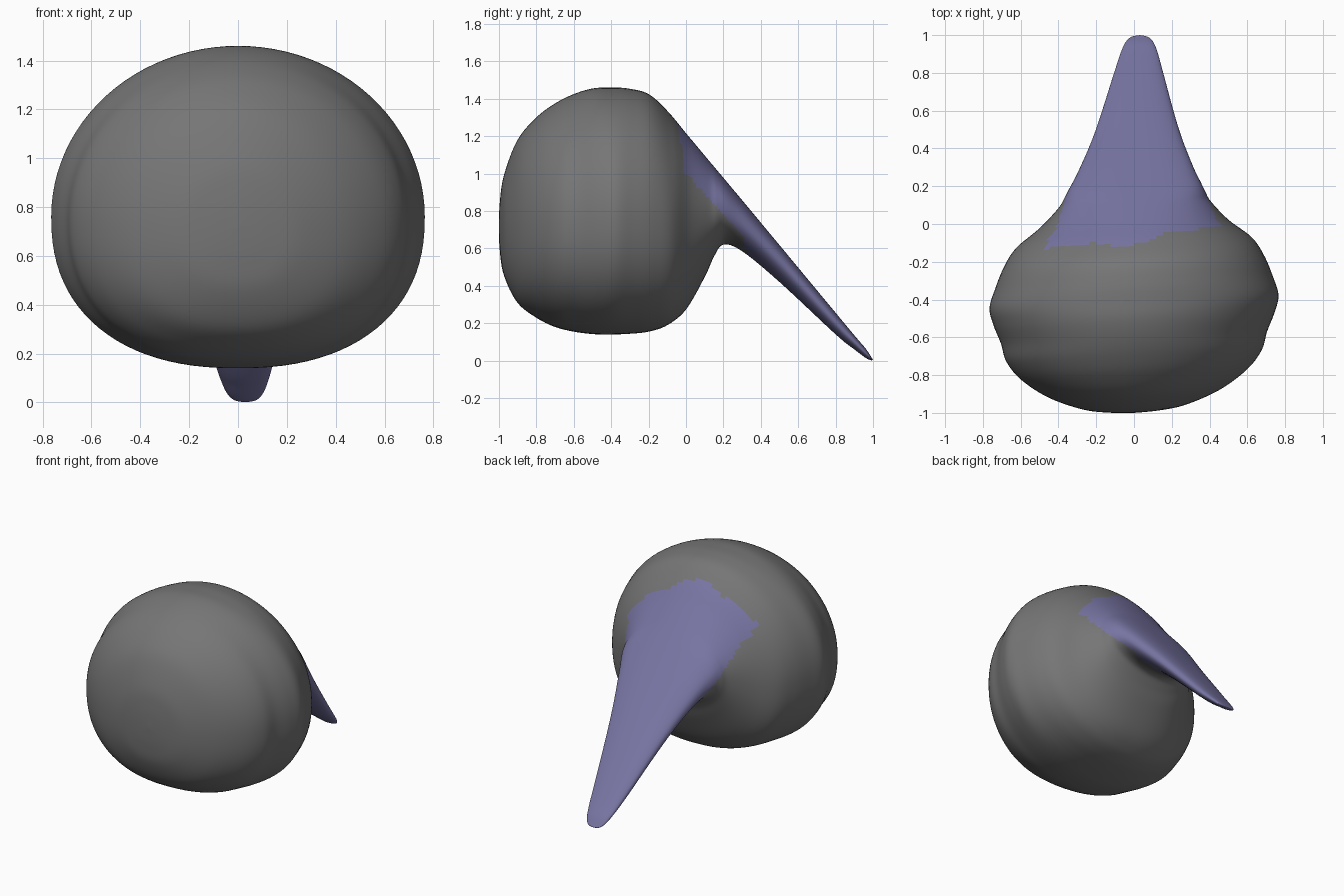
import bpy, bmesh, math

if "Cube" in bpy.data.objects:
    bpy.data.objects.remove(bpy.data.objects["Cube"])

# Materials
def material(name, rgb):
    m = bpy.data.materials.new(name)
    m.diffuse_color = (*rgb, 1)
    m.use_nodes = True
    m.node_tree.nodes["Principled BSDF"].inputs["Base Color"].default_value = m.diffuse_color
    return m

grey = material("dark grey", (0.18, 0.18, 0.18))
violet = material("muted violet", (0.19, 0.18, 0.37))

# Cross-sections along y: y, half width, bottom z, top z
STATIONS = [
    (-1.0, 0, .72, .72), (-.993, .13, .58, .86), (-.97, .27, .45, 1.0),
    (-.9, .45, .31, 1.18), (-.8, .595, .23, 1.30), (-.7, .675, .18, 1.375),
    (-.6, .705, .155, 1.425), (-.5, .745, .142, 1.455), (-.41, .765, .14, 1.46),
    (-.31, .735, .143, 1.455), (-.2, .69, .155, 1.425), (-.1, .625, .19, 1.335),
    (0, .5, .275, 1.215), (.1, .405, .45, 1.095), (.15, .375, .56, 1.035),
    (.2, .35, .62, .975), (.3, .30, .585, .855), (.5, .22, .42, .615),
    (.8, .13, .14, .255), (.9, .10, .06, .135), (.96, .075, .015, .065),
    (.99, .045, .002, .02), (1.0, 0, .005, .005)]
STEPS, SIDES = 6, 96


def catmull(i, t):
    p = [STATIONS[min(max(i + k, 0), len(STATIONS) - 1)] for k in (-1, 0, 1, 2)]
    return [.5 * (2 * b + (c - a) * t + (2 * a - 5 * b + 4 * c - d) * t * t
                  + (3 * b - a - 3 * c + d) * t ** 3) for a, b, c, d in zip(*p)]


def power(v, e):
    return math.copysign(abs(v) ** e, v)


def shear(x, y):
    # The widest points sit slightly further back on the right
    return y + .045 * x * min(1, max(0, (1 - y) * 2))


def ring(bm, y, w, zb, zt):
    tail = min(1, max(0, (y + .1) / .4))
    zc = zb + (zt - zb) * (.47 + .08 * tail)      # height of the widest line
    cx = .03 * max(y, 0)
    up, low = 2.0 + .5 * tail, 2.3 - .3 * tail    # flatter back on the tail
    verts = []
    for k in range(SIDES):
        a = 2 * math.pi * k / SIDES
        s = math.sin(a)
        e = 2 / (up if s > 0 else low)
        h = (zt - zc) if s > 0 else (zc - zb)
        x = cx + w * power(math.cos(a), e)
        verts.append(bm.verts.new((x, shear(x, y), zc + h * power(s, e))))
    return verts


# Rounded body flowing into a flat pointed tail
bm = bmesh.new()
rows = []
for i in range(len(STATIONS) - 1):
    for j in range(STEPS):
        if i + j:
            rows.append(ring(bm, *catmull(i, j / STEPS)))
for a, b in zip(rows, rows[1:]):
    for k in range(SIDES):
        n = (k + 1) % SIDES
        bm.faces.new((a[k], a[n], b[n], b[k]))
for end, row in ((STATIONS[0], rows[0]), (STATIONS[-1], rows[-1])):
    tip = bm.verts.new((.03 * max(end[0], 0), end[0], end[2]))
    for k in range(SIDES):
        bm.faces.new((tip, row[k], row[(k + 1) % SIDES]))
bmesh.ops.recalc_face_normals(bm, faces=bm.faces)

# Violet on the tail and the upper back where it joins, grey elsewhere
for f in bm.faces:
    c = f.calc_center_median()
    f.smooth = True
    start = -.07 + .13 * c.x - .05 * max(0, 1 - abs(c.x + .03) / .2)
    f.material_index = int(c.y > start and (c.y > .32 or c.z > 1.0 - 1.1 * c.y))

mesh = bpy.data.meshes.new("body_with_tail")
bm.to_mesh(mesh)
bm.free()
mesh.materials.append(grey)
mesh.materials.append(violet)
bpy.context.collection.objects.link(bpy.data.objects.new("body_with_tail", mesh))
